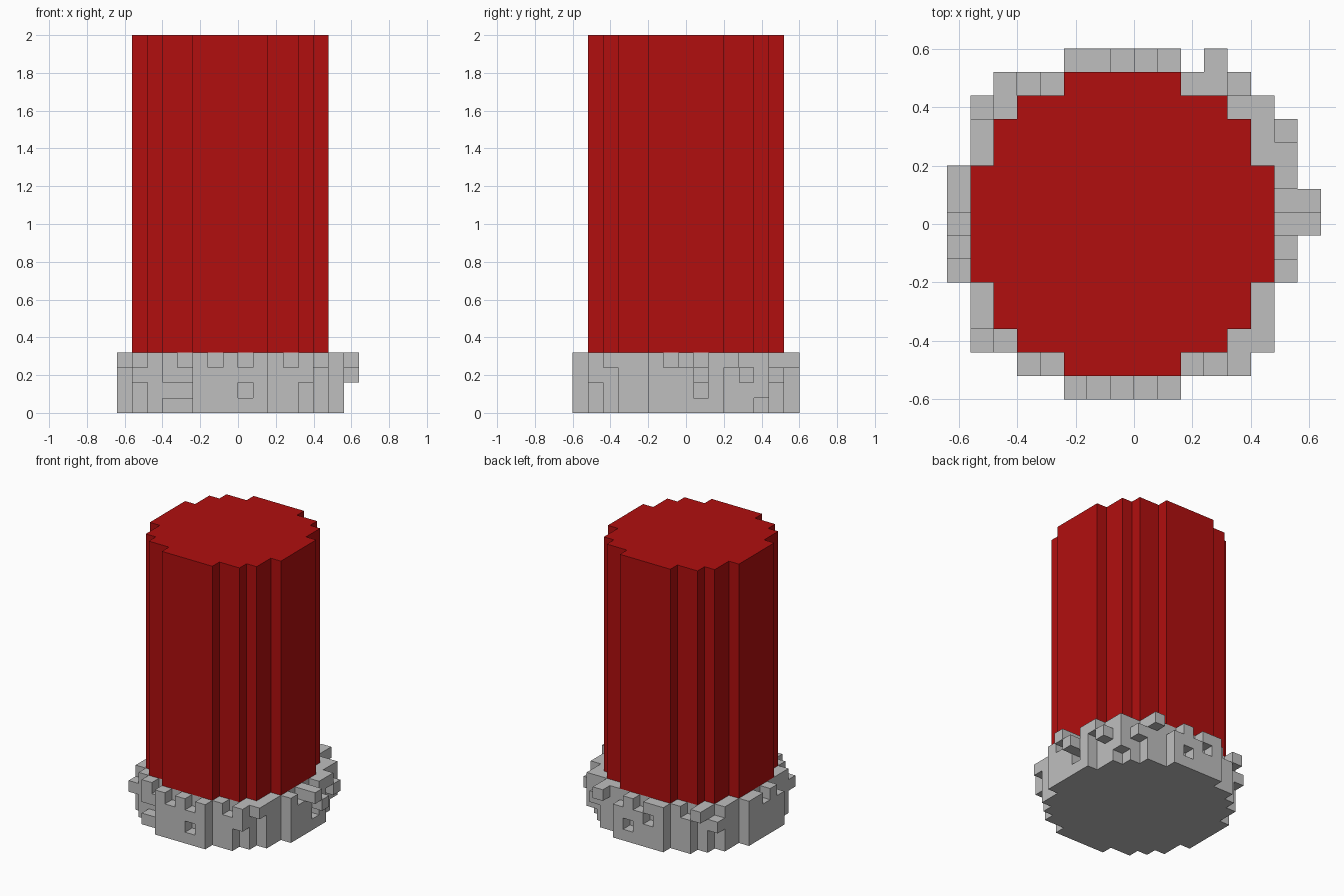
import bpy
import bmesh
from mathutils import Vector

cube = bpy.data.objects.get("Cube")
if cube:
    bpy.data.objects.remove(cube, do_unlink=True)

U = 0.08                                # block size
ORIGIN = Vector((-0.64, -0.60, 0.0))    # corner of block (0, 0, 0)
BASE_LAYERS, TOP_LAYER, MID_ROW = 4, 25, 7


def material(name, rgb):
    mat = bpy.data.materials.new(name)
    mat.use_nodes = True
    mat.diffuse_color = (*rgb, 1)
    mat.node_tree.nodes["Principled BSDF"].inputs["Base Color"].default_value = (*rgb, 1)
    return mat


def footprint(spans):
    """Blocks of a round plan; spans give (first, last) column by distance from the middle row."""
    return {(i, j) for j in range(15) if abs(j - MID_ROW) < len(spans)
            for i in range(spans[abs(j - MID_ROW)][0], spans[abs(j - MID_ROW)][1] + 1)}


def add_object(name, bm, mat):
    bmesh.ops.remove_doubles(bm, verts=bm.verts, dist=0.001)
    bmesh.ops.recalc_face_normals(bm, faces=bm.faces)
    mesh = bpy.data.meshes.new(name)
    bm.to_mesh(mesh)
    bm.free()
    mesh.materials.append(mat)
    obj = bpy.data.objects.new(name, mesh)
    bpy.context.collection.objects.link(obj)
    return obj


def add_quad(bm, block, axis, side):
    """One face of a block, on the given side of an axis."""
    a, b = (axis + 1) % 3, (axis + 2) % 3
    corners = []
    for da, db in ((0, 0), (1, 0), (1, 1), (0, 1)):
        p = Vector(block)
        p[axis] += side
        p[a] += da
        p[b] += db
        corners.append(bm.verts.new(ORIGIN + p * U))
    bm.faces.new(corners if side else corners[::-1])


grey = material("stone grey", (0.52, 0.52, 0.52))
red = material("deep red", (0.44, 0.0045, 0.0045))

# Red shaft: stepped round plan extruded upwards
core = footprint([(1, 13)] * 3 + [(2, 12)] * 2 + [(3, 11), (5, 9)])
bm = bmesh.new()
for i, j in core:
    add_quad(bm, (i, j, BASE_LAYERS), 2, 0)
bmesh.ops.remove_doubles(bm, verts=bm.verts, dist=0.001)
bmesh.ops.dissolve_limit(bm, angle_limit=0.01, verts=bm.verts, edges=bm.edges)
plan = bm.faces[:]
ext = bmesh.ops.extrude_face_region(bm, geom=plan, use_keep_orig=True)
bmesh.ops.translate(bm, vec=(0, 0, (TOP_LAYER - BASE_LAYERS) * U),
                    verts=[e for e in ext["geom"] if isinstance(e, bmesh.types.BMVert)])
add_object("red_shaft", bm, red)

# Rough base: one block wider than the shaft all round
base_plan = footprint([(0, 14)] * 3 + [(1, 13)] * 2 + [(2, 12), (3, 11), (5, 9)])
blocks = {(i, j, k) for i, j in base_plan for k in range(BASE_LAYERS)}

# Gaps in the top course: front, right, back, left
gaps = [(6, 0), (8, 0), (4, 1), (11, 1), (14, 6), (14, 8),
        (7, 14), (9, 14), (3, 13), (0, 7), (0, 5)]
blocks -= {(i, j, 3) for i, j in gaps}
# Holes lower down
blocks -= {(3, 1, 1), (4, 1, 1), (8, 0, 1), (14, 8, 1), (8, 14, 1), (6, 14, 2)}
# Blocks that stick out
blocks |= {(15, 7, 3), (15, 8, 2), (12, 1, 2), (12, 1, 3), (13, 2, 3), (1, 2, 2),
           (14, 10, 3), (14, 11, 2), (13, 12, 1), (13, 12, 2), (13, 12, 3),
           (12, 13, 2), (11, 14, 3), (1, 12, 2), (2, 13, 3)}

bm = bmesh.new()
for block in sorted(blocks):
    for axis in range(3):
        for side in (0, 1):
            beside = list(block)
            beside[axis] += 2 * side - 1
            under_shaft = axis == 2 and side and block[2] == 3 and block[:2] in core
            if tuple(beside) not in blocks and not under_shaft:
                add_quad(bm, block, axis, side)
add_object("rough_stone_base", bm, grey)
